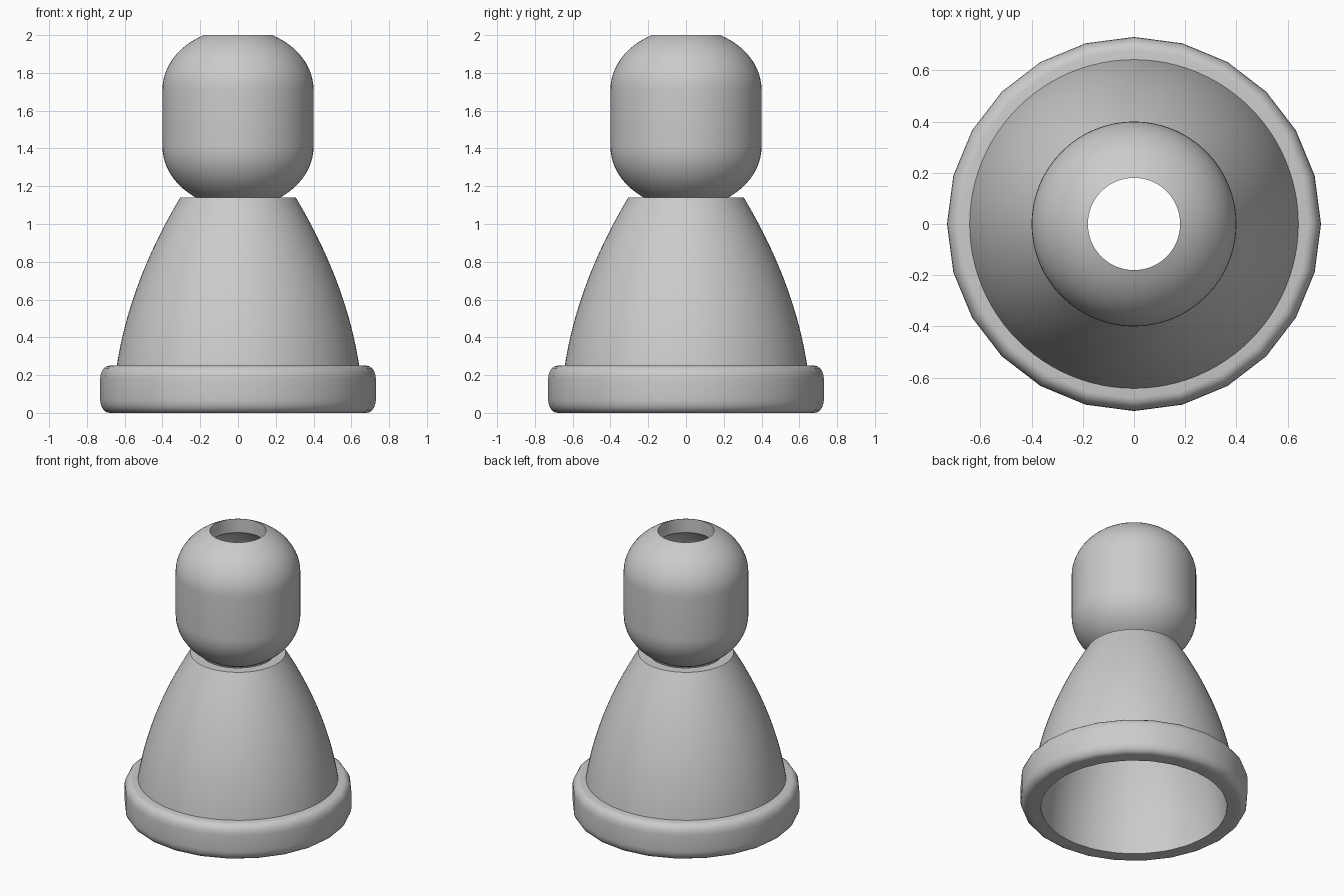
import bpy, bmesh, math

cube = bpy.data.objects.get("Cube")
if cube:
    bpy.data.objects.remove(cube, do_unlink=True)

GREY = (0.6, 0.6, 0.6, 1)
grey = bpy.data.materials.new("plain grey")
grey.use_nodes = True
grey.diffuse_color = GREY
grey.node_tree.nodes["Principled BSDF"].inputs["Base Color"].default_value = GREY


def lathe(name, profile, sides):
    """Turn a closed (radius, height) profile around the z axis."""
    bm = bmesh.new()
    rings = []
    for i in range(sides):
        a = 2 * math.pi * i / sides
        rings.append([bm.verts.new((r * math.cos(a), r * math.sin(a), z)) for r, z in profile])
    n = len(profile)
    for i in range(sides):
        one, two = rings[i], rings[(i + 1) % sides]
        for j in range(n):
            k = (j + 1) % n
            bm.faces.new((one[j], two[j], two[k], one[k]))
    bmesh.ops.recalc_face_normals(bm, faces=bm.faces)
    mesh = bpy.data.meshes.new(name)
    bm.to_mesh(mesh)
    bm.free()
    mesh.materials.append(grey)
    obj = bpy.data.objects.new(name, mesh)
    bpy.context.collection.objects.link(obj)
    bpy.ops.object.select_all(action="DESELECT")
    obj.select_set(True)
    bpy.context.view_layer.objects.active = obj
    bpy.ops.object.shade_smooth_by_angle(angle=math.radians(30))
    return obj


def arc(cr, cz, a, b, start, end, steps):
    """Points on an ellipse centred at (cr, cz), angles in degrees."""
    angles = [math.radians(start + (end - start) * i / steps) for i in range(steps + 1)]
    return [(cr + a * math.cos(t), cz + b * math.sin(t)) for t in angles]


# Base: thick rounded ring
RIM, BASE_H, ROUND = 0.73, 0.25, 0.07
base = [(0.6, 0)]
base += arc(RIM - 0.05, ROUND, 0.05, ROUND, -90, 0, 5)
base += arc(RIM - 0.05, BASE_H - ROUND, 0.05, ROUND, 0, 90, 5)
base += [(0.6, BASE_H)]
lathe("base_ring", base, 24)

# Body: hollow bell
TOP, STEPS = 1.14, 16


def bell(z):
    return 0.665 - 0.03 * z - 0.25 * z ** 2


outer = [(bell(TOP * i / STEPS), TOP * i / STEPS) for i in range(STEPS + 1)]
inner = [(r - 0.068, z) for r, z in reversed(outer)]
lathe("body_bell", outer + inner, 96)

# Head: hollow capsule with a round hole through both ends
HOLE, LOW, HIGH = 0.18, 1.41, 1.71


def capsule(radius, dome):
    cut = math.degrees(math.acos(HOLE / radius))
    return arc(0, LOW, radius, dome, -cut, 0, 12) + arc(0, HIGH, radius, dome, 0, cut, 12)


lathe("head_capsule", capsule(0.4, 0.325) + capsule(0.3, 0.24)[::-1], 64)
